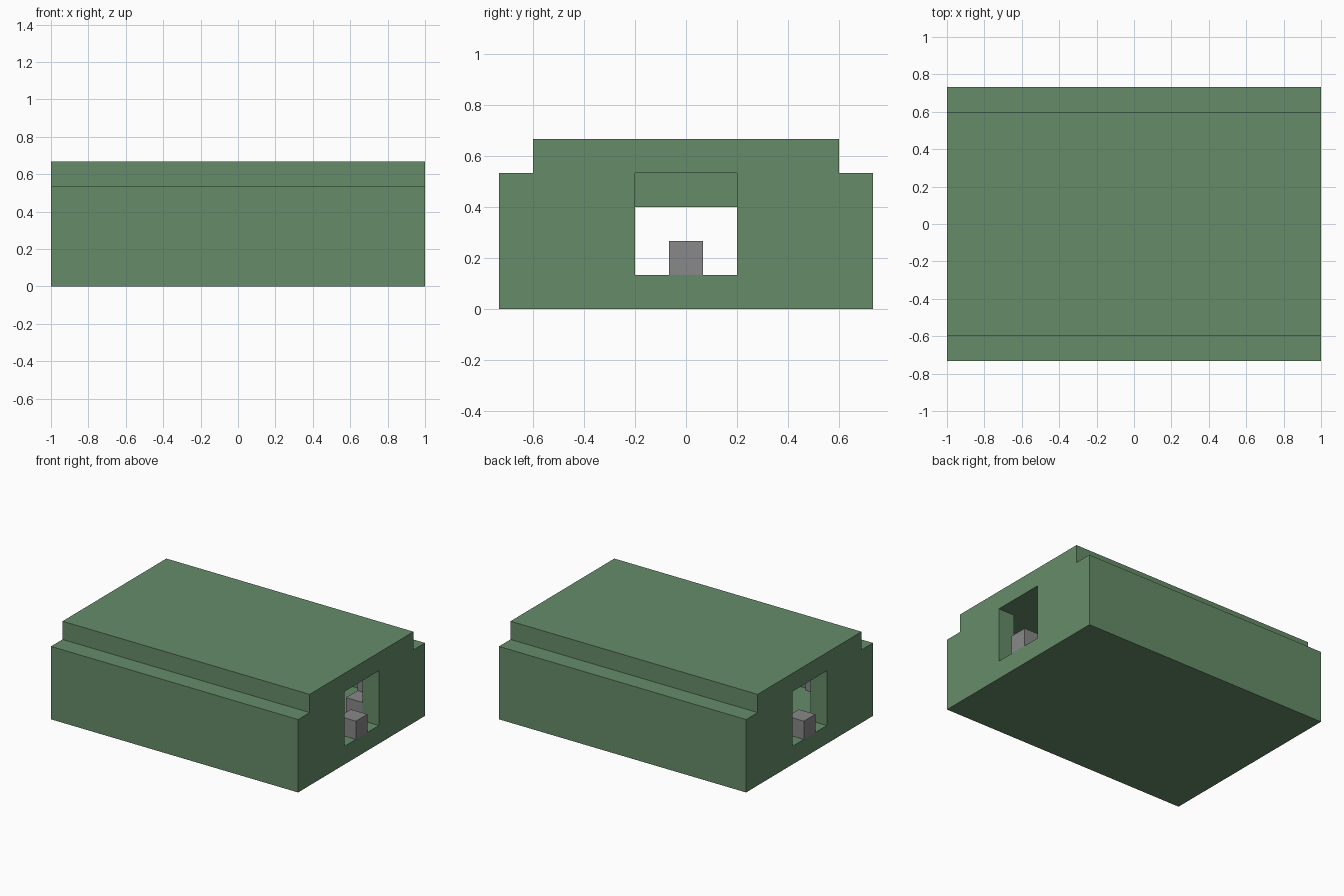
import bpy
import bmesh
from mathutils import Vector

cube = bpy.data.objects.get("Cube")
if cube:
    bpy.data.objects.remove(cube, do_unlink=True)

U = 2 / 15                       # one building block
FLOOR, CEILING, TOP = U, 4 * U, 5 * U
END, ROOM_END = 7.5 * U, 6.5 * U
SIDE, ROOM_SIDE, DOOR = 5.5 * U, 4.5 * U, 1.5 * U


def material(name, rgb):
    mat = bpy.data.materials.new(name)
    mat.use_nodes = True
    mat.diffuse_color = (*rgb, 1)
    mat.node_tree.nodes["Principled BSDF"].inputs["Base Color"].default_value = (*rgb, 1)
    return mat


GREEN = material("muted green", (0.133, 0.262, 0.141))
GRAY = material("mid gray", (0.246, 0.246, 0.246))


def prism(name, points, direction, mat):
    """Extrude a flat outline along a direction."""
    bm = bmesh.new()
    face = bm.faces.new([bm.verts.new(p) for p in points])
    moved = bmesh.ops.extrude_face_region(bm, geom=[face])["geom"]
    verts = [v for v in moved if isinstance(v, bmesh.types.BMVert)]
    bmesh.ops.translate(bm, verts=verts, vec=Vector(direction))
    bmesh.ops.recalc_face_normals(bm, faces=bm.faces)
    mesh = bpy.data.meshes.new(name)
    bm.to_mesh(mesh)
    bm.free()
    mesh.materials.append(mat)
    obj = bpy.data.objects.new(name, mesh)
    bpy.context.collection.objects.link(obj)
    return obj


def box(name, x, y, z, mat):
    """Box from (low, high) ranges."""
    outline = [(x[0], y[0], z[0]), (x[1], y[0], z[0]), (x[1], y[1], z[0]), (x[0], y[1], z[0])]
    return prism(name, outline, (0, 0, z[1] - z[0]), mat)


# Building shell: stepped section along its length
half = [(SIDE, 0), (SIDE, CEILING), (ROOM_SIDE, CEILING), (ROOM_SIDE, TOP)]
section = half + [(-y, z) for y, z in reversed(half)]
shell = prism("building_shell", [(-END, y, z) for y, z in section], (2 * END, 0, 0), GREEN)

# Room and both doorways, cut as one cross-shaped plan
plan_half = [(END + U, -DOOR), (END + U, DOOR), (ROOM_END, DOOR), (ROOM_END, ROOM_SIDE)]
plan_half = [(ROOM_END, -ROOM_SIDE), (ROOM_END, -DOOR)] + plan_half
plan = plan_half + [(-x, -y) for x, y in plan_half]
cutter = prism("room_cutter", [(x, y, FLOOR) for x, y in plan],
               (0, 0, CEILING - FLOOR), GREEN)
cutter.hide_render = True
cut = shell.modifiers.new("room", "BOOLEAN")
cut.operation = "DIFFERENCE"
cut.solver = "EXACT"
cut.object = cutter
bpy.context.view_layer.objects.active = shell
bpy.ops.object.modifier_apply(modifier=cut.name)
bpy.data.objects.remove(cutter, do_unlink=True)

# Beam across the middle of the room
box("ceiling_beam", (-U / 2, U / 2), (-ROOM_SIDE, ROOM_SIDE), (3 * U, CEILING), GREEN)

# Block in each doorway and block hanging beside it, turned half round
for side, sign in (("left", 1), ("right", -1)):
    def turned(low, high):
        return tuple(sorted((sign * low, sign * high)))
    box(side + "_doorway_block", turned(ROOM_END, END), (-U / 2, U / 2), (FLOOR, 2 * U), GRAY)
    box(side + "_hanging_block", turned(ROOM_END - U, ROOM_END),
        turned(DOOR + U, DOOR + 2 * U), (2 * U, CEILING), GRAY)

# Low block standing beside the left doorway
box("floor_block", (ROOM_END - U, ROOM_END), (DOOR, DOOR + U), (FLOOR, 2 * U), GRAY)
